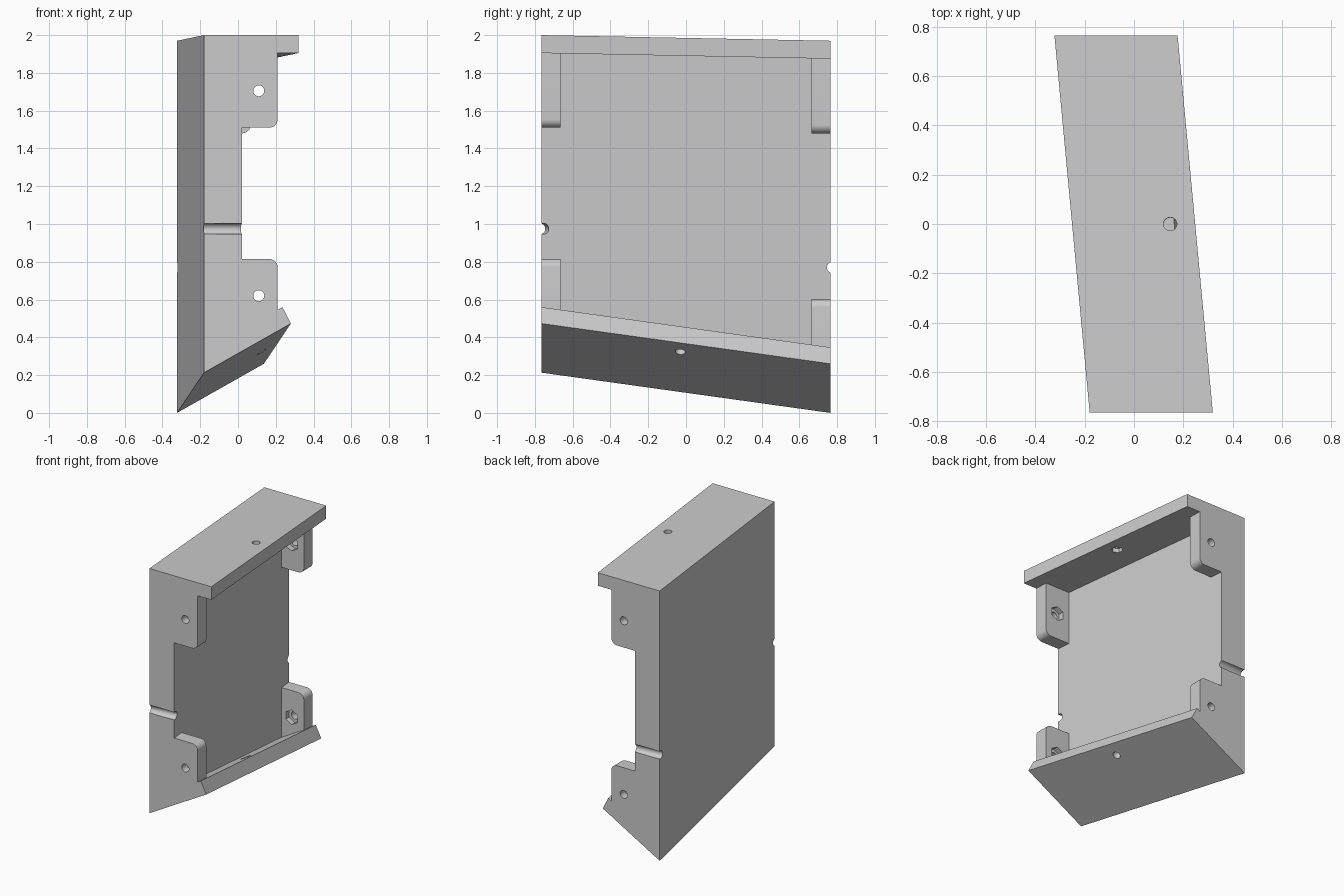
import bpy, math
from mathutils import Vector

if "Cube" in bpy.data.objects:
    bpy.data.objects.remove(bpy.data.objects["Cube"])

Y = 0.765                      # half depth
DX, TOP_DZ, LOW_DZ = -0.143, -0.03, -0.213   # front-to-back drift of top and bottom


def loft(name, front, back, y0, y1):
    """Solid between two matching xz profiles."""
    n = len(front)
    verts = [(x, y0, z) for x, z in front] + [(x, y1, z) for x, z in back]
    faces = [tuple(range(n)), tuple(range(2 * n - 1, n - 1, -1))]
    faces += [(i, i + n, (i + 1) % n + n, (i + 1) % n) for i in range(n)]
    me = bpy.data.meshes.new(name)
    me.from_pydata(verts, [], faces)
    ob = bpy.data.objects.new(name, me)
    bpy.context.collection.objects.link(ob)
    bpy.context.view_layer.objects.active = ob
    bpy.ops.object.select_all(action='DESELECT')
    ob.select_set(True)
    bpy.ops.object.mode_set(mode='EDIT')
    bpy.ops.mesh.select_all(action='SELECT')
    bpy.ops.mesh.normals_make_consistent(inside=False)
    bpy.ops.object.mode_set(mode='OBJECT')
    return ob


def rod(name, centre, axis, r, length, sides=32):
    """Cylinder or hex prism centred on a point, along an axis."""
    bpy.ops.mesh.primitive_cylinder_add(vertices=sides, radius=r, depth=length, location=centre)
    ob = bpy.context.object
    ob.name = name
    ob.rotation_euler = Vector(axis).to_track_quat('Z', 'Y').to_euler()
    return ob


def combine(target, other, operation):
    other.hide_render = True
    bpy.context.view_layer.objects.active = target
    m = target.modifiers.new(operation.lower(), 'BOOLEAN')
    m.operation, m.solver, m.object = operation, 'EXACT', other
    bpy.ops.object.modifier_apply(modifier=m.name)
    bpy.data.objects.remove(other)


def arc(cx, cz, r, a0, a1, n=8):
    return [(cx + r * math.cos(math.radians(a0 + (a1 - a0) * i / n)),
             cz + r * math.sin(math.radians(a0 + (a1 - a0) * i / n))) for i in range(n + 1)]


# C-shaped shell: top plate, thick wall, sloping bottom plate
upper = [(0.02, 1.905), (0.32, 1.905), (0.32, 2.0), (-0.18, 2.0)]
lower = [(-0.18, 0.213), (0.28, 0.473), (0.235, 0.56), (0.02, 0.438)]
shell = loft("bracket_shell", upper + lower,
             [(x + DX, z + TOP_DZ) for x, z in upper] + [(x + DX, z + LOW_DZ) for x, z in lower],
             -Y, Y)

# Corner tabs with one rounded corner each
R = 0.045
top_tab = [(-0.03, 1.51)] + arc(0.21 - R, 1.51 + R, R, -90, 0) + [(0.21, 1.95), (-0.03, 1.95)]
low_tab = [(-0.03, 0.36), (0.21, 0.5)] + arc(0.21 - R, 0.815 - R, R, 0, 90) + [(-0.03, 0.815)]
ends = [(-1, 0, 0), (1, 1, 1)]
for side, t, _ in ends:
    for profile, dz in ((top_tab, TOP_DZ), (low_tab, LOW_DZ)):
        p = [(x + DX * t, z + dz * t) for x, z in profile]
        y0, y1 = sorted((side * Y, side * (Y - 0.1)))
        combine(shell, loft("corner_tab", p, p, y0, y1), 'UNION')

# Bolt holes and hex nut recesses in the tabs
for side, t, _ in ends:
    for z, dz in ((1.705, TOP_DZ), (0.62, LOW_DZ)):
        x, zz = 0.11 + DX * t, z + dz * t
        combine(shell, rod("bolt_hole", (x, side * 0.73, zz), (0, 1, 0), 0.029, 0.2), 'DIFFERENCE')
        combine(shell, rod("nut_recess", (x, side * 0.665, zz), (0, 1, 0), 0.054, 0.08, 6), 'DIFFERENCE')

# Half-round grooves across the wall ends
wall_normal = Vector((2 * Y, -DX, 0)).normalized()
for side, t, _ in ends:
    centre = (-0.08 + DX * t, side * Y, 0.975 - 0.205 * t)
    combine(shell, rod("wall_groove", centre, wall_normal, 0.029, 0.5), 'DIFFERENCE')

# Holes with nut recesses through the top and bottom plates
top_normal = Vector((0, TOP_DZ, -2 * Y)).normalized()
low_normal = Vector((0.46, 0, 0.26)).cross(Vector((DX, 2 * Y, LOW_DZ))).normalized()
for centre, inward in (((0.147, 0, 1.985), top_normal), ((0.126, -0.03, 0.325), low_normal)):
    combine(shell, rod("plate_hole", centre, inward, 0.027, 0.26), 'DIFFERENCE')
    combine(shell, rod("plate_recess", Vector(centre) + inward * 0.1, inward, 0.04, 0.07, 6), 'DIFFERENCE')

# Smooth the round holes, keep edges sharp
bpy.ops.object.select_all(action='DESELECT')
shell.select_set(True)
bpy.context.view_layer.objects.active = shell
bpy.ops.object.shade_smooth_by_angle(angle=math.radians(30))
